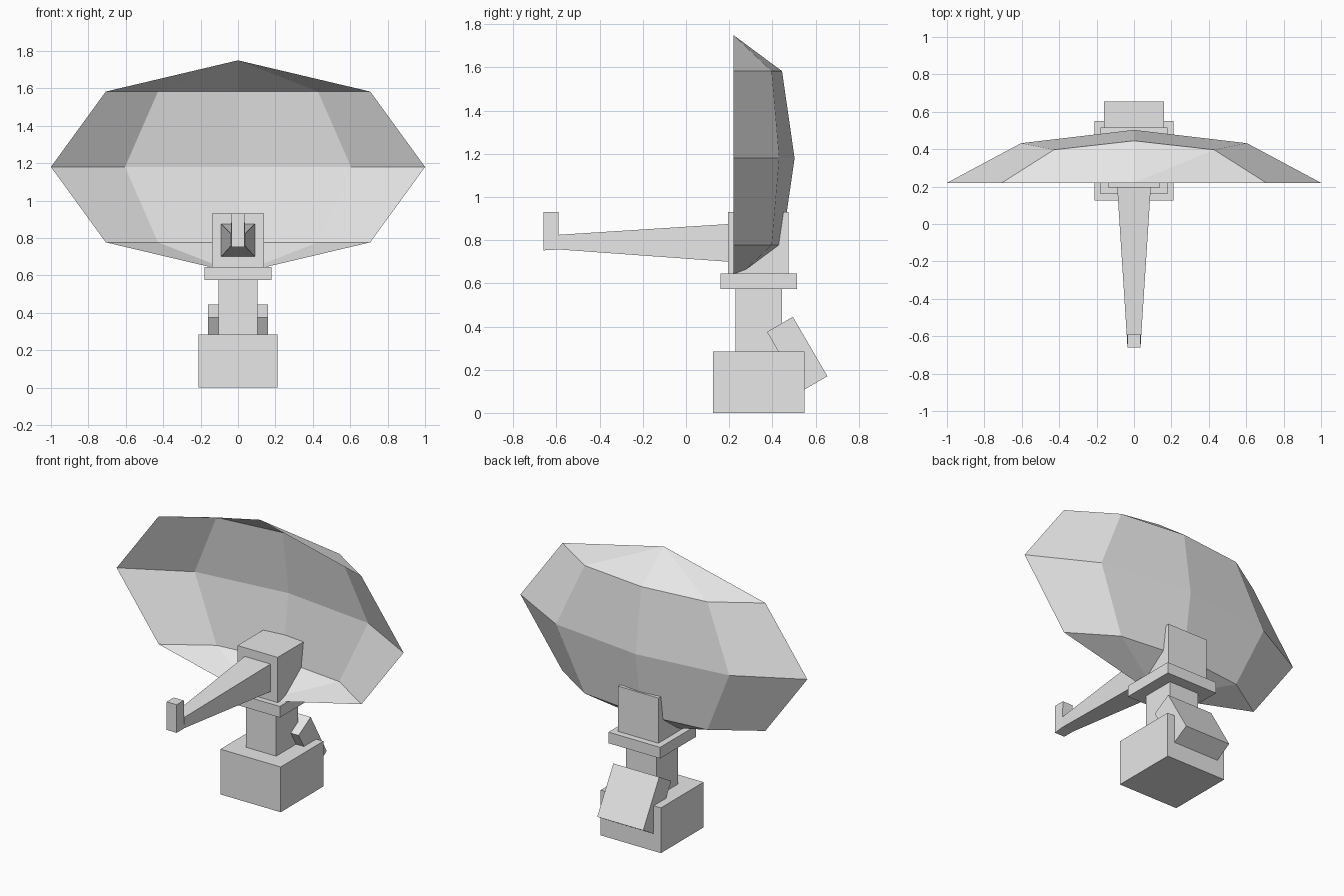
import bpy, bmesh

if "Cube" in bpy.data.objects:
    bpy.data.objects.remove(bpy.data.objects["Cube"])

grey = bpy.data.materials.new("light grey")
grey.diffuse_color = (0.8, 0.8, 0.8, 1)
grey.use_nodes = True
grey.node_tree.nodes["Principled BSDF"].inputs["Base Color"].default_value = grey.diffuse_color


def make(name, verts, faces):
    """Create a flat-shaded object with outward normals."""
    mesh = bpy.data.meshes.new(name)
    mesh.from_pydata(verts, [], faces)
    bm = bmesh.new()
    bm.from_mesh(mesh)
    bmesh.ops.recalc_face_normals(bm, faces=bm.faces)
    bm.to_mesh(mesh)
    bm.free()
    mesh.materials.append(grey)
    obj = bpy.data.objects.new(name, mesh)
    bpy.context.collection.objects.link(obj)
    return obj


def prism(name, profile):
    """Extrude across x; profile points are (half width, y, z)."""
    n = len(profile)
    verts = [(s * w, y, z) for s in (-1, 1) for w, y, z in profile]
    faces = [list(range(n)), list(range(n, 2 * n))]
    faces += [[i, (i + 1) % n, n + (i + 1) % n, n + i] for i in range(n)]
    return make(name, verts, faces)


def box(name, w, y0, y1, z0, z1):
    return prism(name, [(w, y0, z0), (w, y1, z0), (w, y1, z1), (w, y0, z1)])


# Pedestal stack
box("base", 0.21, 0.125, 0.55, 0, 0.285)
box("post", 0.105, 0.23, 0.445, 0.285, 0.575)
box("collar", 0.18, 0.16, 0.515, 0.575, 0.645)
box("mount_block", 0.14, 0.195, 0.475, 0.645, 0.93)

# Tilted box leaning on the back of the base
prism("rear_motor_box", [(0.16, y, z) for y, z in
      ((0.375, 0.375), (0.495, 0.445), (0.655, 0.17), (0.535, 0.10))])

# Tapered feed arm and its upright tip
prism("feed_arm", [(0.09, 0.2, 0.70), (0.09, 0.2, 0.875),
                   (0.039, -0.59, 0.825), (0.039, -0.59, 0.757)])
prism("feed_tip", [(0.039, -0.59, 0.757), (0.035, -0.66, 0.753),
                   (0.035, -0.66, 0.93), (0.035, -0.59, 0.93)])

# Open single-sheet dish: three rows of five points between two poles
side_row = [(0.707, 0.22), (0.428, 0.397), (0, 0.445)]
mid_row = [(1.0, 0.22), (0.604, 0.432), (0, 0.503)]
verts = []
for z, row in ((1.583, side_row), (1.18, mid_row), (0.777, side_row)):
    verts += [(-x, y, z) for x, y in row]
    verts += [(x, y, z) for x, y in reversed(row[:2])]
verts += [(0, 0.22, 1.75), (0, 0.22, 0.61)]
faces = [(r + i, r + i + 1, r + i + 6, r + i + 5) for r in (0, 5) for i in range(4)]
faces += [(15, i + 1, i) for i in range(4)]
faces += [(16, 10 + i, 11 + i) for i in range(4)]
make("dish", verts, faces)
